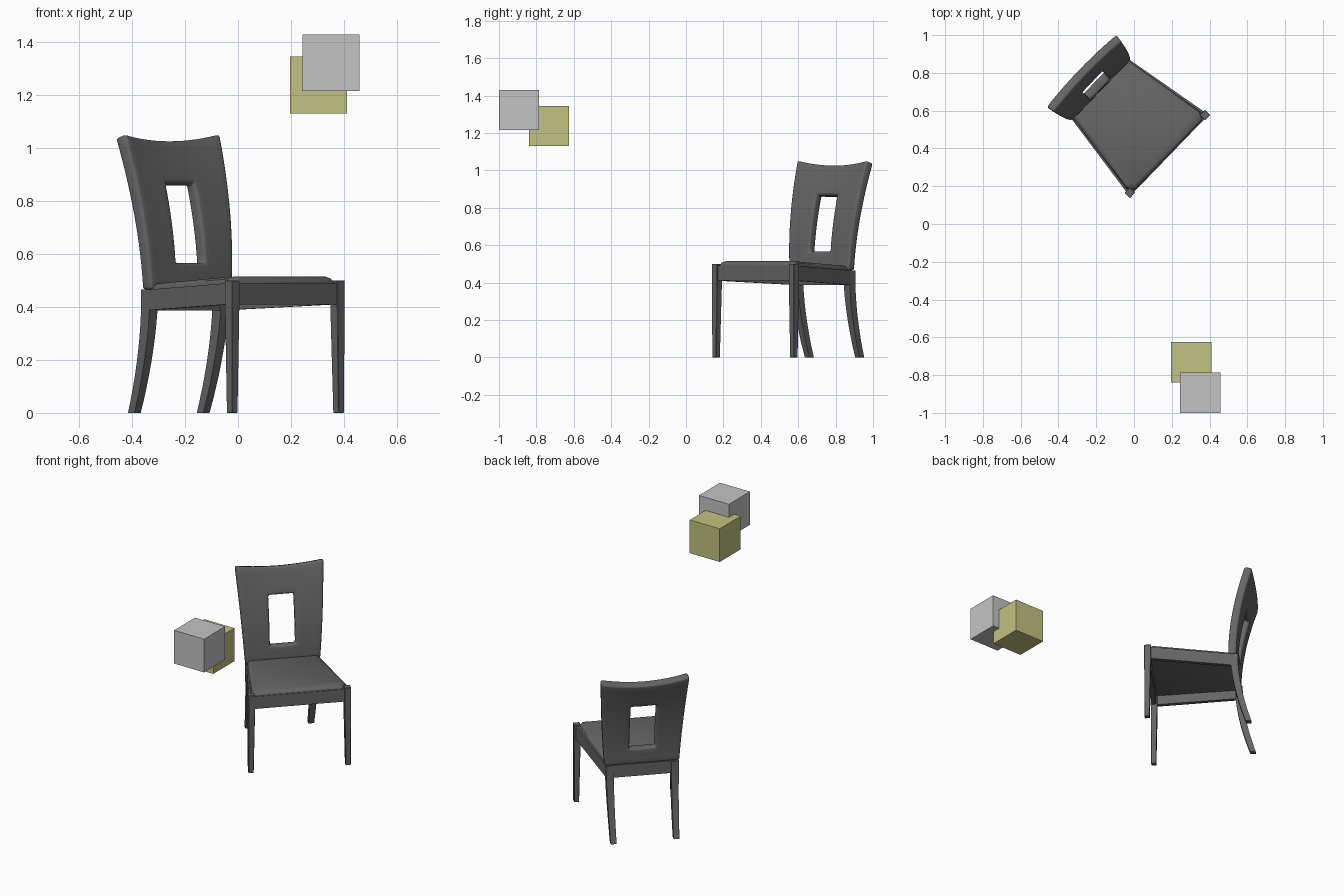
import bpy, bmesh, math
from mathutils import Matrix

cube = bpy.data.objects.get("Cube")
if cube:
    bpy.data.objects.remove(cube, do_unlink=True)


def material(name, rgb):
    m = bpy.data.materials.new(name)
    m.use_nodes = True
    m.diffuse_color = (*rgb, 1)
    m.node_tree.nodes["Principled BSDF"].inputs["Base Color"].default_value = (*rgb, 1)
    return m


dark = material("dark_grey", (0.13, 0.13, 0.13))
light = material("light_grey", (0.55, 0.55, 0.55))
olive = material("pale_yellow", (0.54, 0.54, 0.22))

# The chair is modelled facing -y, then turned and moved into place
PLACE = Matrix.Translation((0.271, 0.28, 0)) @ Matrix.Rotation(math.radians(46), 4, "Z")


def finish(name, bm, mat, thickness=0, bevel=0, segments=3, place=PLACE):
    bmesh.ops.recalc_face_normals(bm, faces=bm.faces)
    mesh = bpy.data.meshes.new(name)
    bm.to_mesh(mesh)
    bm.free()
    ob = bpy.data.objects.new(name, mesh)
    bpy.context.collection.objects.link(ob)
    mesh.materials.append(mat)
    ob.matrix_world = place
    if thickness:
        mod = ob.modifiers.new("Thickness", "SOLIDIFY")
        mod.thickness, mod.offset = thickness, 0
    if bevel:
        mod = ob.modifiers.new("Bevel", "BEVEL")
        mod.width, mod.segments = bevel, segments
        mod.limit_method, mod.angle_limit = "ANGLE", math.radians(40)
    bpy.ops.object.select_all(action="DESELECT")
    ob.select_set(True)
    bpy.context.view_layer.objects.active = ob
    bpy.ops.object.convert(target="MESH")
    bpy.ops.object.shade_smooth_by_angle(angle=math.radians(35))
    return ob


def loft(name, rings, mat, **options):
    bm = bmesh.new()
    loops = [[bm.verts.new(p) for p in ring] for ring in rings]
    n = len(loops[0])
    for a, b in zip(loops, loops[1:]):
        for i in range(n):
            j = (i + 1) % n
            bm.faces.new((a[i], a[j], b[j], b[i]))
    bm.faces.new(loops[0])
    bm.faces.new(loops[-1])
    return finish(name, bm, mat, **options)


def level(x0, x1, y0, y1, z):
    return [(x0, y0, z), (x1, y0, z), (x1, y1, z), (x0, y1, z)]


def upright(x0, x1, y, z0, z1):
    return [(x0, y, z0), (x1, y, z0), (x1, y, z1), (x0, y, z1)]


for side, s in (("right", -1), ("left", 1)):
    # Front legs taper on their inner faces
    loft(f"front_leg_{side}",
         [level(s * 0.274, s * 0.304, 0.113, 0.143, 0),
          level(s * 0.266, s * 0.306, 0.111, 0.151, 0.4),
          level(s * 0.266, s * 0.306, 0.111, 0.151, 0.5)], dark, bevel=0.002, segments=1)

    # Rear legs sweep backwards towards the floor
    rings = []
    for i in range(11):
        t = i / 10
        y = 0.652 + 0.088 * (1 - t) ** 1.8
        x = s * (0.187 + 0.008 * t)
        h = 0.017 + 0.006 * t
        rings.append(level(x - h, x + h, y - h, y + h, 0.465 * t))
    loft(f"rear_leg_{side}", rings, dark)

    # Side rails drop slightly towards the back
    loft(f"side_rail_{side}",
         [upright(s * 0.272, s * 0.298, 0.135, 0.41, 0.49),
          upright(s * 0.192, s * 0.215, 0.65, 0.387, 0.465)], dark)

# Front and rear rails
loft("front_rail", [upright(-0.27, 0.27, 0.118, 0.41, 0.49),
                    upright(-0.27, 0.27, 0.143, 0.41, 0.49)], dark)
loft("rear_rail", [upright(-0.2, 0.2, 0.64, 0.387, 0.466),
                   upright(-0.2, 0.2, 0.668, 0.387, 0.466)], dark)

# Seat cushion with notched front corners and a soft top edge
half = [(0.258, 0.122), (0.285, 0.158), (0.21, 0.635)]
outline = half + [(-x, y) for x, y in reversed(half)]


def cushion_ring(scale, z):
    return [(x * scale, 0.37 + (y - 0.37) * scale, z - 0.05 * (y - 0.12)) for x, y in outline]


loft("seat_cushion", [cushion_ring(0.99, 0.472), cushion_ring(1, 0.492),
                      cushion_ring(0.97, 0.507), cushion_ring(0.9, 0.515)],
     dark, bevel=0.006)

# Curved backrest panel with a rectangular opening
BOTTOM, TOP, HOLE = 0.465, 1.02, 0.077
Z_HOLE = (0.565, 0.862)


def spaced(a, b, n):
    return [a + (b - a) * i / n for i in range(n)]


heights = spaced(BOTTOM, Z_HOLE[0], 3) + spaced(*Z_HOLE, 8) + spaced(Z_HOLE[1], TOP, 4) + [TOP]
bm = bmesh.new()
grid = []
for z in heights:
    t = (z - BOTTOM) / (TOP - BOTTOM)
    w = 0.222 + 0.04 * t
    xs = spaced(-w, -HOLE, 5) + spaced(-HOLE, HOLE, 4) + spaced(HOLE, w, 5) + [w]
    row = []
    for x in xs:
        r = (x / w) ** 2
        y = 0.642 + 0.1 * t ** 2 + 0.014 * (1 - r) * t
        row.append(bm.verts.new((x, y, z + 0.026 * r * t ** 3)))
    grid.append(row)
for j in range(len(heights) - 1):
    for i in range(len(grid[0]) - 1):
        in_hole = 5 <= i < 9 and 3 <= j < 11
        if not in_hole:
            bm.faces.new((grid[j][i], grid[j][i + 1], grid[j + 1][i + 1], grid[j + 1][i]))
bmesh.ops.delete(bm, geom=[v for v in bm.verts if not v.link_faces], context="VERTS")
finish("backrest", bm, dark, thickness=0.05, bevel=0.012)

# Two overlapping floating cubes
for name, centre, mat in (("grey_cube", (0.351, -0.893, 1.322), light),
                          ("yellow_cube", (0.304, -0.732, 1.238), olive)):
    bm = bmesh.new()
    bmesh.ops.create_cube(bm, size=0.214)
    finish(name, bm, mat, place=Matrix.Translation(centre))
